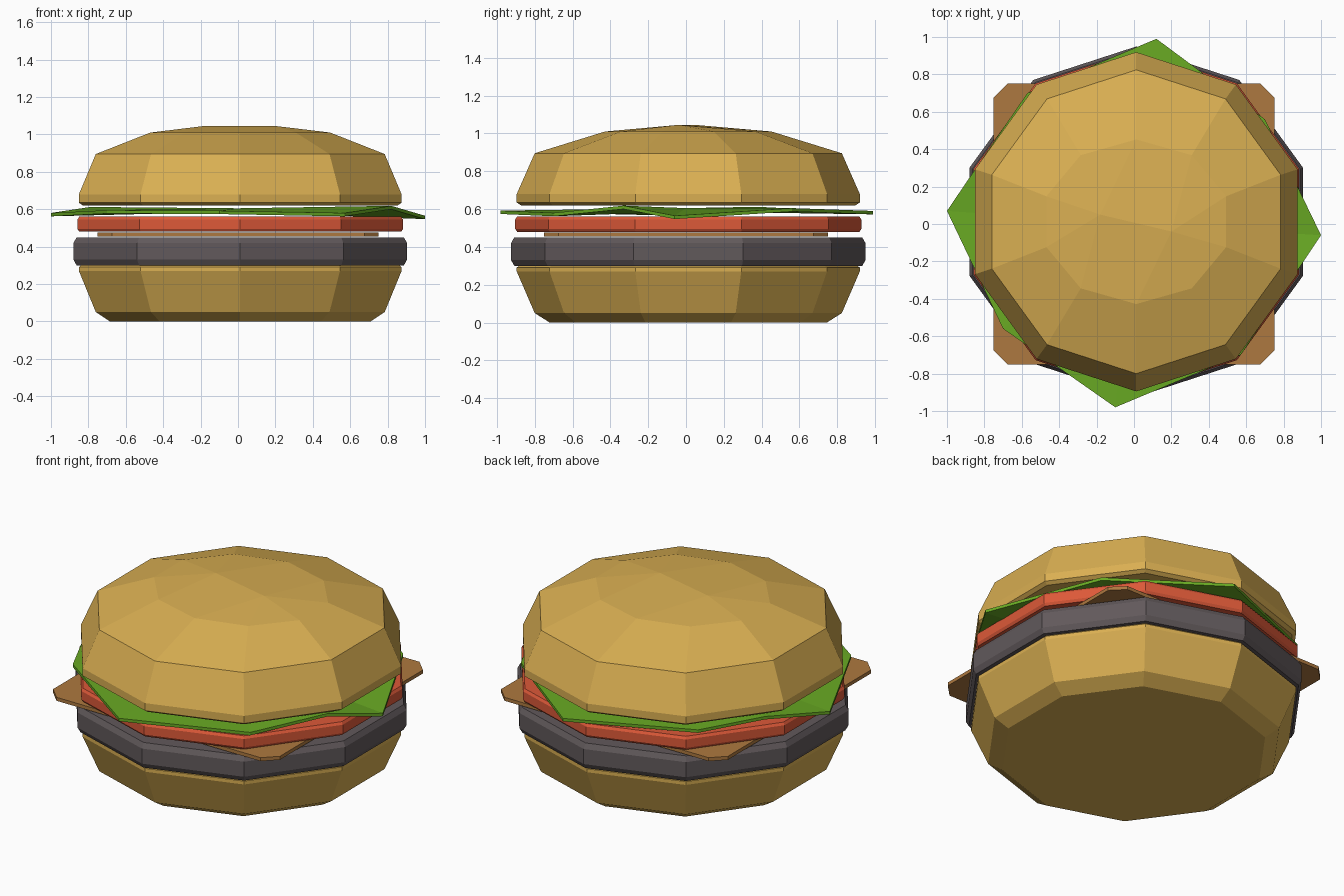
import bpy, bmesh
from math import cos, sin, pi

if "Cube" in bpy.data.objects:
    bpy.data.objects.remove(bpy.data.objects["Cube"])

CX = CY = 0.012  # shared axis of the round layers


def paint(obj, rgb):
    m = bpy.data.materials.get(str(rgb)) or bpy.data.materials.new(str(rgb))
    m.diffuse_color = (*rgb, 1)
    m.use_nodes = True
    m.node_tree.nodes["Principled BSDF"].inputs["Base Color"].default_value = m.diffuse_color
    obj.data.materials.append(m)


def make(name, bm, rgb):
    bmesh.ops.recalc_face_normals(bm, faces=bm.faces[:])
    me = bpy.data.meshes.new(name)
    bm.to_mesh(me)
    bm.free()
    obj = bpy.data.objects.new(name, me)
    bpy.context.collection.objects.link(obj)
    paint(obj, rgb)
    return obj


def decagon(bm, rx, z, ry=None):
    ry = ry or rx
    return [bm.verts.new((CX + rx * cos(pi / 2 + i * pi / 5),
                          CY + ry * sin(pi / 2 + i * pi / 5), z)) for i in range(10)]


def layer(name, profile, rgb, ridge=None):
    """Ten-sided stack of (radius, z) rings, capped flat or with a ridge."""
    bm = bmesh.new()
    rings = [decagon(bm, p[0], p[1], p[2] if len(p) > 2 else None) for p in profile]
    for a, b in zip(rings, rings[1:]):
        for i in range(10):
            j = (i + 1) % 10
            bm.faces.new((a[i], a[j], b[j], b[i]))
    bm.faces.new(rings[0])
    top = rings[-1]
    if ridge:
        left, right = [bm.verts.new(p) for p in ridge]
        # verts 0..5 run round the left side, 5..10 round the right
        for i in range(10):
            bm.faces.new((top[i], top[(i + 1) % 10], left if i < 5 else right))
        bm.faces.new((top[0], left, right))
        bm.faces.new((top[5], right, left))
    else:
        bm.faces.new(top)
    return make(name, bm, rgb)


BUN = (0.70, 0.43, 0.085)

# Buns
layer("bottom_bun", [(0.733, 0), (0.812, 0.05), (0.907, 0.27), (0.907, 0.29), (0.89, 0.305)], BUN)
layer("top_bun", [(0.885, 0.62), (0.907, 0.635), (0.907, 0.68), (0.812, 0.895), (0.505, 1.01, 0.44)],
      BUN, ridge=[(-0.18, 0.05, 1.045), (0.20, -0.04, 1.045)])

# Patty and tomato
layer("patty", [(0.92, 0.30), (0.937, 0.33), (0.937, 0.42), (0.92, 0.45)], (0.12, 0.10, 0.105))
layer("tomato", [(0.905, 0.48), (0.915, 0.495), (0.915, 0.545), (0.905, 0.56)], (0.72, 0.10, 0.04))

# Cheese slice with clipped corners
bm = bmesh.new()
s, c = 0.75, 0.675
rim = [(s, c), (c, s), (-c, s), (-s, c), (-s, -c), (-c, -s), (c, -s), (s, -c)]
slab = [[bm.verts.new((x, y, z)) for x, y in rim] for z in (0.455, 0.476)]
for f in slab:
    bm.faces.new(f)
for i in range(8):
    j = (i + 1) % 8
    bm.faces.new((slab[0][i], slab[0][j], slab[1][j], slab[1][i]))
make("cheese", bm, (0.42, 0.19, 0.05))

# Wavy lettuce leaf: fan from the centre, given thickness
edge = [(1, -0.06, 0.565), (0.70, 0.56, 0.605), (0.12, 0.99, 0.59), (-0.57, 0.70, 0.595),
        (-0.79, 0.38, 0.612), (-1, 0.07, 0.58), (-0.70, -0.56, 0.595), (-0.10, -0.98, 0.592),
        (0.57, -0.70, 0.58), (0.82, -0.33, 0.618)]
bm = bmesh.new()
mid = bm.verts.new((0, 0, 0.605))
rim = [bm.verts.new(p) for p in edge]
low = [bm.verts.new((x, y, z - 0.018)) for x, y, z in edge]
base = bm.verts.new((0, 0, 0.587))
for i in range(10):
    j = (i + 1) % 10
    bm.faces.new((mid, rim[i], rim[j]))
    bm.faces.new((base, low[j], low[i]))
    bm.faces.new((rim[i], low[i], low[j], rim[j]))
make("lettuce", bm, (0.14, 0.40, 0.017))
